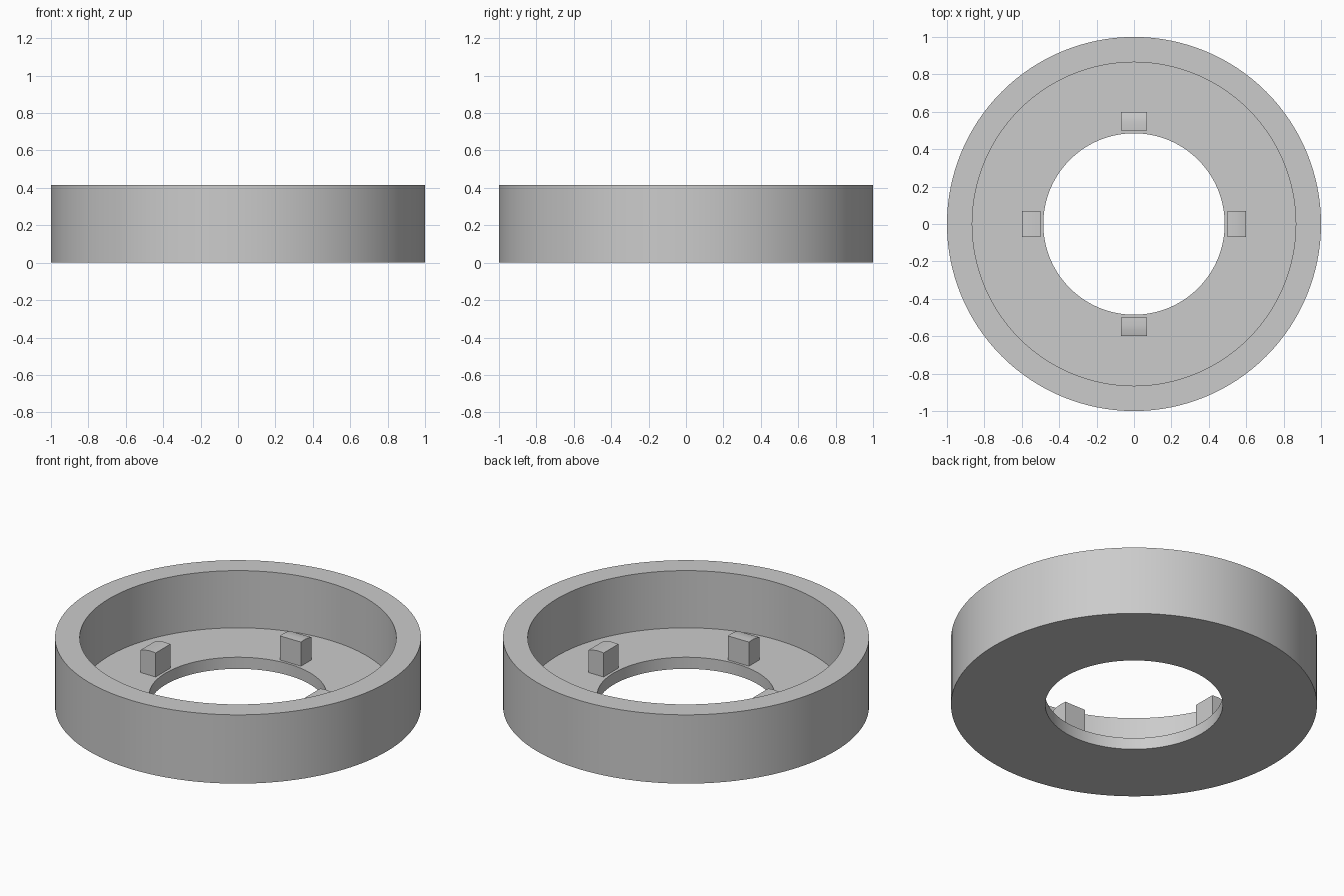
import bpy, bmesh, math
from mathutils import Matrix, Vector

cube = bpy.data.objects.get("Cube")
if cube:
    bpy.data.objects.remove(cube, do_unlink=True)

grey = bpy.data.materials.new("plain grey")
grey.use_nodes = True
grey.diffuse_color = (0.6, 0.6, 0.6, 1)
grey.node_tree.nodes["Principled BSDF"].inputs["Base Color"].default_value = (0.6, 0.6, 0.6, 1)

RIM, WALL, HOLE = 1.0, 0.865, 0.485
HEIGHT, FLOOR = 0.415, 0.07


def finish(name, bm):
    bmesh.ops.recalc_face_normals(bm, faces=bm.faces)
    mesh = bpy.data.meshes.new(name)
    bm.to_mesh(mesh)
    bm.free()
    mesh.materials.append(grey)
    obj = bpy.data.objects.new(name, mesh)
    bpy.context.collection.objects.link(obj)
    bpy.ops.object.select_all(action='DESELECT')
    obj.select_set(True)
    bpy.context.view_layer.objects.active = obj
    bpy.ops.object.shade_smooth_by_angle(angle=math.radians(30))
    return obj


# Ring-shaped cup: one closed profile spun around the z axis
profile = [(HOLE, 0), (RIM, 0), (RIM, HEIGHT), (WALL, HEIGHT), (WALL, FLOOR), (HOLE, FLOOR)]
bm = bmesh.new()
verts = [bm.verts.new((r, 0, z)) for r, z in profile]
edges = [bm.edges.new((v, verts[(i + 1) % len(verts)])) for i, v in enumerate(verts)]
bmesh.ops.spin(bm, geom=verts + edges, axis=(0, 0, 1), cent=(0, 0, 0),
               angle=math.tau, steps=128, use_merge=True)
bmesh.ops.remove_doubles(bm, verts=bm.verts, dist=1e-4)
finish("ring_cup", bm)

# Four small pegs around the hole, with gently crowned tops
peg = [(0.5, FLOOR), (0.6, FLOOR), (0.6, 0.206), (0.57, 0.214), (0.54, 0.217), (0.5, 0.215)]
for i, side in enumerate(("left", "back", "right", "front")):
    bm = bmesh.new()
    face = bm.faces.new([bm.verts.new((r, -0.07, z)) for r, z in peg])
    grown = bmesh.ops.extrude_face_region(bm, geom=[face], use_keep_orig=True)["geom"]
    bmesh.ops.translate(bm, vec=Vector((0, 0.14, 0)),
                        verts=[g for g in grown if isinstance(g, bmesh.types.BMVert)])
    bmesh.ops.rotate(bm, verts=bm.verts, cent=(0, 0, 0),
                     matrix=Matrix.Rotation(i * math.pi / 2, 3, 'Z'))
    finish(side + "_peg", bm)
